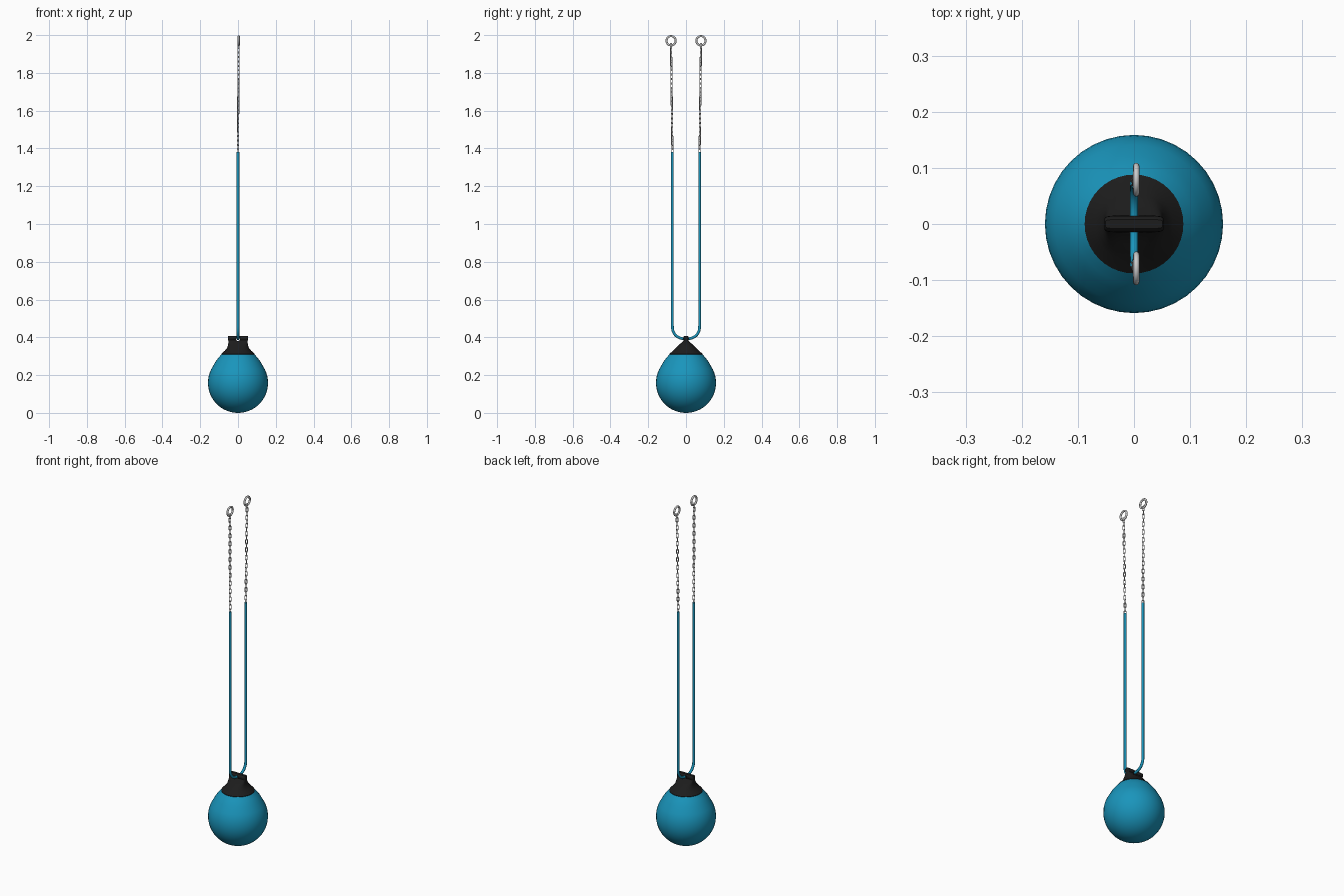
import bpy, bmesh, math
from mathutils import Vector, Matrix

if "Cube" in bpy.data.objects:
    bpy.data.objects.remove(bpy.data.objects["Cube"])


def material(name, color):
    m = bpy.data.materials.new(name)
    m.diffuse_color = (*color, 1)
    m.use_nodes = True
    m.node_tree.nodes["Principled BSDF"].inputs["Base Color"].default_value = m.diffuse_color
    return m


BLUE = material("blue", (0.01, 0.30, 0.50))
BLACK = material("black", (0.012, 0.012, 0.012))


def add_object(name, bm, mat=None, angle=40):
    bmesh.ops.recalc_face_normals(bm, faces=bm.faces)
    me = bpy.data.meshes.new(name)
    bm.to_mesh(me)
    bm.free()
    ob = bpy.data.objects.new(name, me)
    bpy.context.collection.objects.link(ob)
    if mat:
        me.materials.append(mat)
    bpy.ops.object.select_all(action='DESELECT')
    ob.select_set(True)
    bpy.context.view_layer.objects.active = ob
    bpy.ops.object.shade_smooth_by_angle(angle=math.radians(angle))
    return ob


def bridge(bm, a, b):
    n = len(a)
    for i in range(n):
        bm.faces.new((a[i], a[(i + 1) % n], b[(i + 1) % n], b[i]))


def loft(name, sections, mat, seg=40):
    """Stack of superellipse sections: (z, half x, half y, exponent)."""
    bm = bmesh.new()
    rings = []
    for z, rx, ry, e in sections:
        ring = []
        for i in range(seg):
            t = math.tau * i / seg
            c, s = math.cos(t), math.sin(t)
            ring.append(bm.verts.new((rx * math.copysign(abs(c) ** e, c),
                                      ry * math.copysign(abs(s) ** e, s), z)))
        rings.append(ring)
    for a, b in zip(rings, rings[1:]):
        bridge(bm, a, b)
    bm.faces.new(rings[0])
    bm.faces.new(rings[-1])
    return add_object(name, bm, mat)


def tube(bm, path, r, sides=8, closed=False):
    """Round tube along a planar path lying in the local YZ plane."""
    n, rings = len(path), []
    for i, p in enumerate(path):
        a = path[i - 1] if closed or i else p
        b = path[(i + 1) % n] if closed or i < n - 1 else p
        t = (b - a).normalized()
        u = Vector((1, 0, 0))
        v = t.cross(u)
        rings.append([bm.verts.new(p + r * (u * math.cos(k) + v * math.sin(k)))
                      for k in (math.tau * j / sides for j in range(sides))])
    for a, b in zip(rings, rings[1:]):
        bridge(bm, a, b)
    if closed:
        bridge(bm, rings[-1], rings[0])
    else:
        bm.faces.new(rings[0])
        bm.faces.new(rings[-1])
    return [v for ring in rings for v in ring]


# Teardrop ball: sphere below, tapering shoulder above
R = 0.159
profile = [(R - R * math.cos(math.radians(a)), R * math.sin(math.radians(a)))
           for a in range(3, 124, 6)]
profile += [(0.268, 0.121), (0.29, 0.105), (0.312, 0.086)]
loft("ball", [(z, r, r, 1) for z, r in profile], BLUE)

# Cap: round skirt pinched into a flat strap loop
cap = loft("cap", [
    (0.306, 0.088, 0.088, 1.0), (0.312, 0.088, 0.088, 1.0),
    (0.330, 0.069, 0.068, 0.95), (0.345, 0.057, 0.052, 0.8),
    (0.362, 0.052, 0.035, 0.6), (0.378, 0.051, 0.017, 0.4),
    (0.386, 0.052, 0.012, 0.3), (0.394, 0.053, 0.015, 0.3),
    (0.402, 0.053, 0.014, 0.3), (0.408, 0.051, 0.008, 0.3)], BLACK)

# Tunnel for the cord
bm = bmesh.new()
bmesh.ops.create_cone(bm, cap_ends=True, segments=16, radius1=0.0105, radius2=0.0105,
                      depth=0.2, matrix=Matrix.Translation((0, 0, 0.39)) @ Matrix.Rotation(math.pi / 2, 4, 'X'))
cutter = add_object("tunnel_cutter", bm)
cutter.hide_render = True
cutter.hide_viewport = True
mod = cap.modifiers.new("tunnel", 'BOOLEAN')
mod.object = cutter
mod.operation = 'DIFFERENCE'

# Cord: long U hanging through the cap
W, CORD_TOP = 0.072, 1.38
path = [Vector((0, -W, CORD_TOP))]
for i in range(21):
    t = math.pi * i / 20
    c, s = math.cos(t), math.sin(t)
    path.append(Vector((0, -W * math.copysign(abs(c) ** 0.85, c), 0.46 - 0.068 * s ** 0.85 if s > 1e-6 else 0.46)))
path.append(Vector((0, W, CORD_TOP)))
bm = bmesh.new()
tube(bm, path, 0.0075, 10)
add_object("cord", bm, BLUE)

# Chains of alternating links, each ending in a ring
LINKS, RING_Z, Y_TOP = 25, 1.97, 0.079
START, END = CORD_TOP + 0.004, 1.942
pitch = (END - START) / (LINKS - 1)
for side, label in ((-1, "left"), (1, "right")):
    bm = bmesh.new()
    for i in range(LINKS):
        half = pitch / 2 - 0.002
        link = []
        for k in range(12):
            t = math.tau * (k + 0.5) / 12
            link.append(Vector((0, 0.0055 * math.cos(t),
                                0.0055 * math.sin(t) + math.copysign(half, math.sin(t)))))
        verts = tube(bm, link, 0.0019, 6, True)
        f = i / (LINKS - 1)
        place = Matrix.Translation((0.003 * f, side * (W + (Y_TOP - W) * f), START + pitch * i))
        turn = Matrix.Rotation(math.pi / 2 * (i % 2) + math.pi / 4, 4, 'Z')
        bmesh.ops.transform(bm, matrix=place @ turn, verts=verts)
    add_object(label + "_chain", bm)

    bm = bmesh.new()
    ring = [Vector((0.004, side * Y_TOP + 0.0245 * math.cos(t), RING_Z + 0.0245 * math.sin(t)))
            for t in (math.tau * k / 32 for k in range(32))]
    tube(bm, ring, 0.0055, 10, True)
    add_object(label + "_ring", bm)
